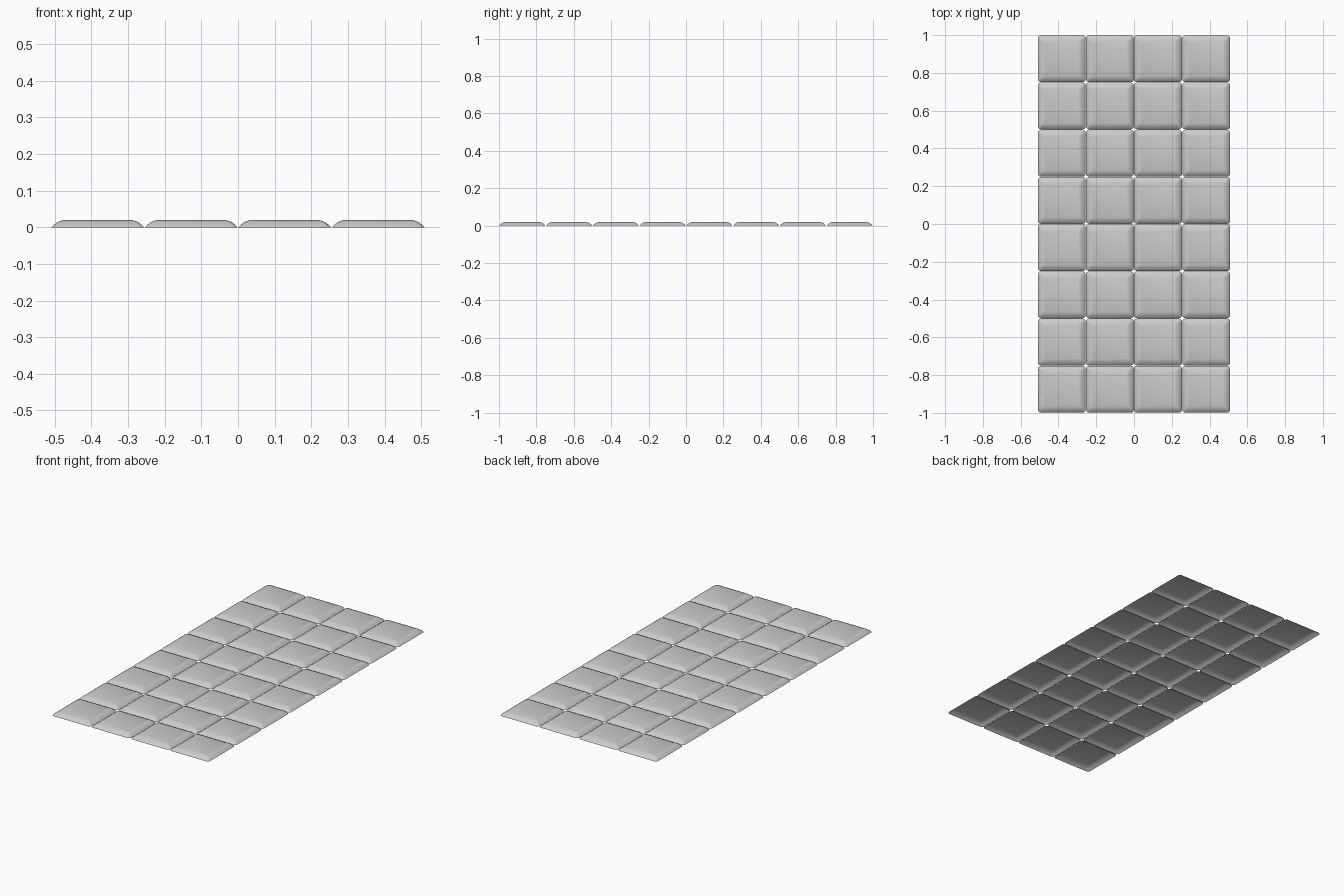
import bpy, bmesh, math

if "Cube" in bpy.data.objects:
    bpy.data.objects.remove(bpy.data.objects["Cube"])

COLS, ROWS = 4, 8
PX, PY = 0.255, 0.25          # tile pitch
GAP = 0.002
# edge profile: inset from the rim, height
PROFILE = [(0.0, 0.0), (0.007, 0.007), (0.017, 0.0145), (0.032, 0.02)]


def rounded_ring(bm, hx, hy, r, z, seg=3):
    """Loop of vertices around a rounded rectangle."""
    ring = []
    for q, (sx, sy) in enumerate([(1, 1), (-1, 1), (-1, -1), (1, -1)]):
        for i in range(seg + 1):
            a = math.pi / 2 * (q + i / seg)
            ring.append(bm.verts.new((sx * (hx - r) + r * math.cos(a),
                                      sy * (hy - r) + r * math.sin(a), z)))
    return ring


# one pillow-edged tile, an open shell underneath
bm = bmesh.new()
rings = [rounded_ring(bm, (PX - GAP) / 2 - d, (PY - GAP) / 2 - d, 0.016 - d * 0.3, z)
         for d, z in PROFILE]
for lo, hi in zip(rings, rings[1:]):
    n = len(lo)
    for i in range(n):
        bm.faces.new((lo[i], lo[(i + 1) % n], hi[(i + 1) % n], hi[i]))
bm.faces.new(rings[-1])
mesh = bpy.data.meshes.new("tile")
bm.to_mesh(mesh)
bm.free()

# the panel: tile repeated across columns and rows
panel = bpy.data.objects.new("tile_panel", mesh)
bpy.context.collection.objects.link(panel)
panel.location = (-PX * (COLS - 1) / 2, -PY * (ROWS - 1) / 2, 0)
for name, count, step in (("columns", COLS, (PX, 0, 0)), ("rows", ROWS, (0, PY, 0))):
    arr = panel.modifiers.new(name, 'ARRAY')
    arr.count = count
    arr.use_relative_offset = False
    arr.use_constant_offset = True
    arr.constant_offset_displace = step

bpy.context.view_layer.objects.active = panel
panel.select_set(True)
bpy.ops.object.shade_smooth_by_angle(angle=math.radians(30))
